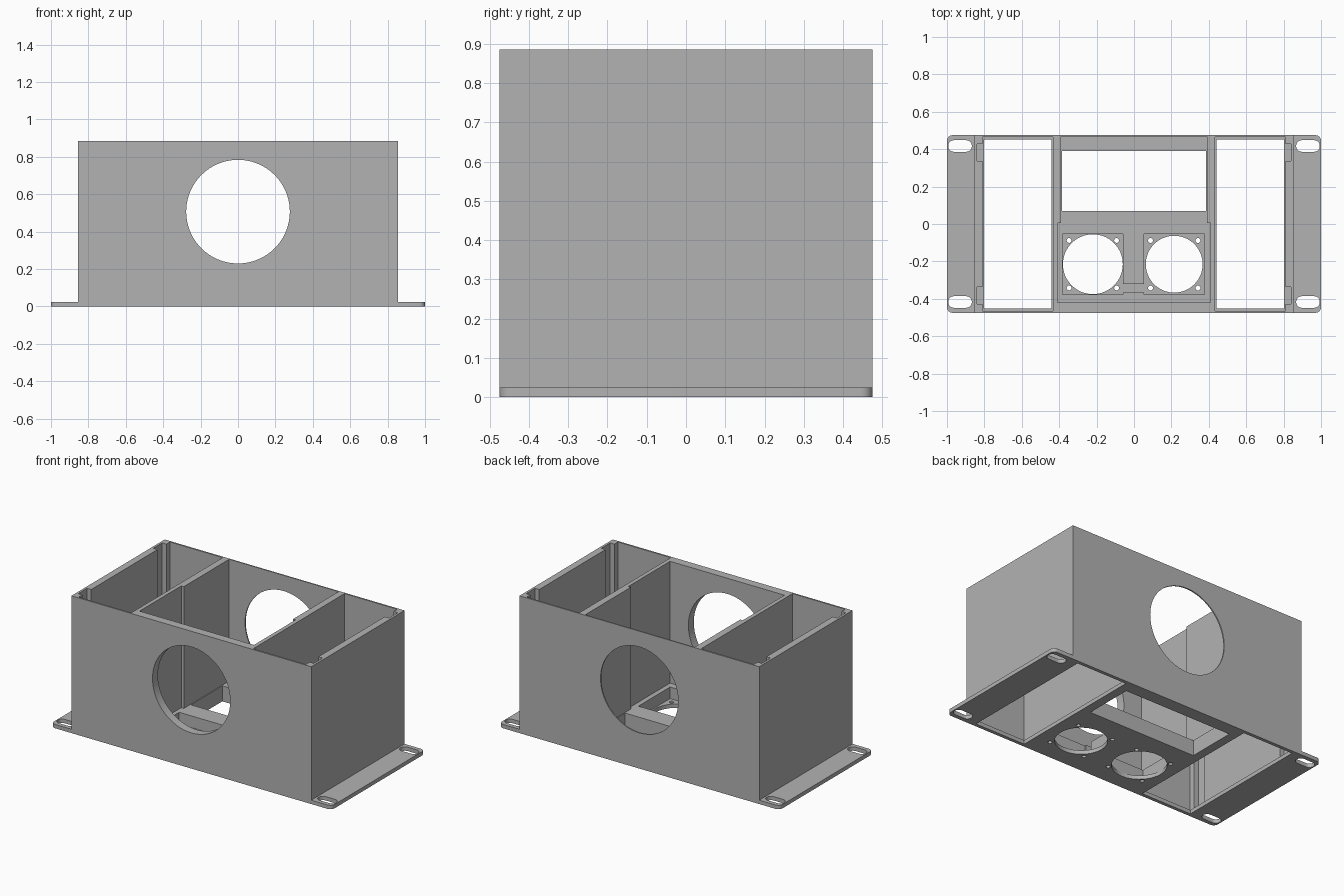
import bpy, math

if "Cube" in bpy.data.objects:
    bpy.data.objects.remove(bpy.data.objects["Cube"])

grey = bpy.data.materials.new("light grey")
grey.diffuse_color = (0.45, 0.45, 0.45, 1)
grey.use_nodes = True
grey.node_tree.nodes["Principled BSDF"].inputs["Base Color"].default_value = grey.diffuse_color


def box(name, x0, x1, y0, y1, z0, z1):
    bpy.ops.mesh.primitive_cube_add(size=1, location=((x0 + x1) / 2, (y0 + y1) / 2, (z0 + z1) / 2))
    ob = bpy.context.object
    ob.name = name
    ob.scale = (x1 - x0, y1 - y0, z1 - z0)
    bpy.ops.object.transform_apply(location=True, rotation=False, scale=True)
    return ob


def cylinder(name, loc, r, depth, rot=(0, 0, 0), sides=64):
    bpy.ops.mesh.primitive_cylinder_add(vertices=sides, radius=r, depth=depth, location=loc, rotation=rot)
    ob = bpy.context.object
    ob.name = name
    bpy.ops.object.transform_apply(location=True, rotation=True, scale=True)
    return ob


def round_uprights(ob, r, segments):
    # Bevel only the vertical edges
    attr = ob.data.attributes.new("bevel_weight_edge", 'FLOAT', 'EDGE')
    for e in ob.data.edges:
        a, b = (ob.data.vertices[i].co for i in e.vertices)
        attr.data[e.index].value = 1.0 if abs(a.z - b.z) > 1e-4 else 0.0
    mod = ob.modifiers.new("round", 'BEVEL')
    mod.limit_method = 'WEIGHT'
    mod.width = r
    mod.segments = segments
    bpy.context.view_layer.objects.active = ob
    bpy.ops.object.modifier_apply(modifier=mod.name)


def combine(target, other, operation):
    mod = target.modifiers.new("combine", 'BOOLEAN')
    mod.operation = operation
    mod.solver = 'EXACT'
    mod.object = other
    bpy.context.view_layer.objects.active = target
    bpy.ops.object.modifier_apply(modifier=mod.name)
    bpy.data.objects.remove(other, do_unlink=True)


FLANGE, FLOOR, TOP = 0.025, 0.1, 0.885

# Solid housing on a mounting flange with rounded corners
enclosure = box("enclosure", -0.855, 0.855, -0.475, 0.475, 0, TOP)
flange = box("flange", -1, 1, -0.475, 0.475, 0, FLANGE)
round_uprights(flange, 0.03, 6)
combine(enclosure, flange, 'UNION')

cutters = []

# Middle compartment: wider at the front, narrower at the back
cutters.append(box("front_bay", -0.408, 0.408, -0.42, 0.005, FLOOR, 1))
cutters.append(box("back_bay", -0.39, 0.39, -0.1, 0.467, FLOOR, 1))
cutters.append(box("floor_opening", -0.385, 0.385, 0.07, 0.39, -0.1, 0.3))

# Side compartments with a floor lip and corner grooves
for s in (-1, 1):
    def side_box(name, xa, xb, *rest):
        return box(name, min(s * xa, s * xb), max(s * xa, s * xb), *rest)
    cutters.append(side_box("side_bay", 0.434, 0.81, -0.464, 0.464, FLANGE, 1))
    cutters.append(side_box("side_opening", 0.442, 0.802, -0.453, 0.453, -0.1, 0.3))
    for y in (-0.383, 0.383):
        cutters.append(side_box("groove", 0.7, 0.84, y - 0.045, y + 0.045, FLANGE, 1))
    # Rounded mounting slots
    for y in (-0.417, 0.417):
        slot = side_box("slot", 0.867, 0.993, y - 0.031, y + 0.031, -0.1, 0.1)
        round_uprights(slot, 0.0305, 8)
        cutters.append(slot)

# Fan recesses with round openings and screw holes
for x, r in ((-0.22, 0.16), (0.215, 0.152)):
    y = -0.215
    cutters.append(box("fan_recess", x - 0.162, x + 0.162, y - 0.161, y + 0.161, FLANGE, 0.3))
    cutters.append(cylinder("fan_hole", (x, y, 0), r, 0.3))
    for dx in (-0.127, 0.127):
        for dy in (-0.127, 0.127):
            cutters.append(cylinder("screw_hole", (x + dx, y + dy, 0), 0.013, 0.3, sides=20))

# Cable channel between the fans
cutters.append(box("channel", -0.1, 0.1, -0.365, -0.32, FLANGE, 0.3))

# Large round port through front and back walls
cutters.append(cylinder("port", (0, 0, 0.507), 0.277, 2, (math.pi / 2, 0, 0), 96))

for c in cutters:
    combine(enclosure, c, 'DIFFERENCE')

enclosure.data.materials.clear()
enclosure.data.materials.append(grey)
for p in enclosure.data.polygons:
    p.material_index = 0
bpy.ops.object.select_all(action='DESELECT')
enclosure.select_set(True)
bpy.context.view_layer.objects.active = enclosure
bpy.ops.object.shade_smooth_by_angle(angle=math.radians(30))
